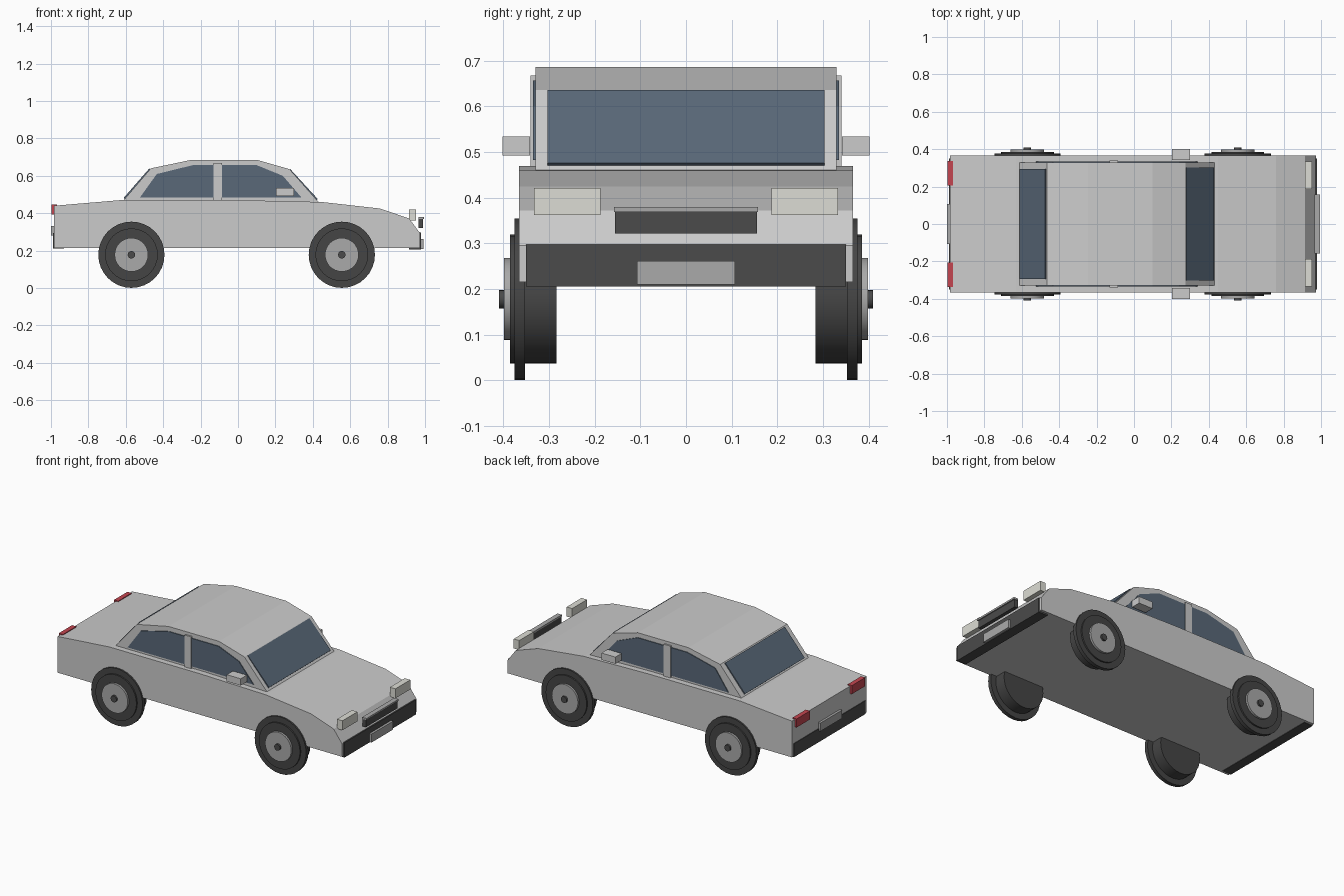
import bpy, bmesh, math
from mathutils import Vector

if "Cube" in bpy.data.objects:
    bpy.data.objects.remove(bpy.data.objects["Cube"])


def material(name, color):
    m = bpy.data.materials.new(name)
    m.diffuse_color = (*color, 1)
    m.use_nodes = True
    m.node_tree.nodes["Principled BSDF"].inputs["Base Color"].default_value = m.diffuse_color
    return m


PAINT = material("paint", (0.55, 0.56, 0.57))
GLASS = material("glass", (0.10, 0.14, 0.19))
RUBBER = material("rubber", (0.06, 0.06, 0.06))
TRIM = material("dark_trim", (0.07, 0.07, 0.07))
METAL = material("hub_metal", (0.40, 0.40, 0.40))
LAMP = material("headlight", (0.72, 0.72, 0.66))
RED = material("tail_light", (0.55, 0.06, 0.08))


def finish(bm, name, mat):
    bmesh.ops.recalc_face_normals(bm, faces=bm.faces[:])
    me = bpy.data.meshes.new(name)
    bm.to_mesh(me)
    bm.free()
    ob = bpy.data.objects.new(name, me)
    bpy.context.collection.objects.link(ob)
    me.materials.append(mat)
    return ob


def extrude_profile(name, points, y0, y1, mat):
    """Side profile in x/z, extruded from y0 to y1."""
    bm = bmesh.new()
    face = bm.faces.new([bm.verts.new((x, y0, z)) for x, z in points])
    new = bmesh.ops.extrude_face_region(bm, geom=[face])["geom"]
    verts = [v for v in new if isinstance(v, bmesh.types.BMVert)]
    bmesh.ops.translate(bm, verts=verts, vec=(0, y1 - y0, 0))
    return finish(bm, name, mat)


def box(name, x, y, z, mat):
    pts = [(x[0], z[0]), (x[1], z[0]), (x[1], z[1]), (x[0], z[1])]
    return extrude_profile(name, pts, y[0], y[1], mat)


def disc(name, x, z, r, y0, y1, mat, sides=32):
    pts = [(x + r * math.cos(2 * math.pi * i / sides),
            z + r * math.sin(2 * math.pi * i / sides)) for i in range(sides)]
    ob = extrude_profile(name, pts, y0, y1, mat)
    bpy.context.view_layer.objects.active = ob
    ob.select_set(True)
    bpy.ops.object.shade_smooth_by_angle(angle=math.radians(30))
    ob.select_set(False)


def slanted_pane(name, a, b, half_width, mat, out=0.006):
    """Thin pane following the profile line a-b, raised outwards."""
    a, b = Vector(a), Vector(b)
    d = (b - a).normalized()
    n = Vector((-d.y, d.x)) * out
    extrude_profile(name, [a - n, b - n, b + n, a + n], -half_width, half_width, mat)


# Lower body and cabin
extrude_profile("body", [
    (-0.985, 0.215), (-0.985, 0.44), (-0.63, 0.47), (0.0, 0.47), (0.45, 0.46),
    (0.76, 0.425), (0.915, 0.372), (0.972, 0.295), (0.972, 0.215)], -0.366, 0.366, PAINT)
extrude_profile("cabin", [
    (-0.62, 0.46), (-0.466, 0.64), (-0.247, 0.686), (0.10, 0.686),
    (0.275, 0.636), (0.435, 0.455)], -0.33, 0.33, PAINT)

# Windscreen and rear window
slanted_pane("windscreen", (0.275, 0.632), (0.422, 0.472), 0.303, GLASS)
slanted_pane("rear_window", (-0.607, 0.478), (-0.47, 0.635), 0.293, GLASS)

# Bumpers, grille and plates
box("front_bumper", (0.915, 0.978), (-0.35, 0.35), (0.206, 0.298), TRIM)
box("rear_bumper", (-0.989, -0.93), (-0.35, 0.35), (0.212, 0.295), TRIM)
box("grille", (0.965, 0.988), (-0.155, 0.155), (0.322, 0.37), TRIM)
box("grille_lip", (0.965, 0.995), (-0.158, 0.158), (0.369, 0.38), METAL)
box("front_plate", (0.97, 0.993), (-0.107, 0.107), (0.21, 0.262), METAL)
box("rear_plate", (-1.0, -0.98), (-0.107, 0.107), (0.282, 0.333), METAL)

# Parts that repeat on both sides
window = [(-0.525, 0.483), (-0.434, 0.61), (-0.242, 0.657),
          (0.10, 0.657), (0.24, 0.60), (0.34, 0.483)]
for s, side in ((-1, "right"), (1, "left")):
    extrude_profile(f"side_window_{side}", window, s * 0.32, s * 0.335, GLASS)
    box(f"door_pillar_{side}", (-0.13, -0.085), (s * 0.32, s * 0.34), (0.465, 0.668), PAINT)
    box(f"mirror_{side}", (0.204, 0.30), (s * 0.342, s * 0.402), (0.492, 0.534), PAINT)
    box(f"headlight_{side}", (0.914, 0.952), (s * 0.187, s * 0.333), (0.362, 0.421), LAMP)
    box(f"tail_light_{side}", (-0.997, -0.968), (s * 0.206, s * 0.337), (0.393, 0.446), RED)
    # Wheels: tread ring, drum, hub and cap
    for end, x in (("front", 0.555), ("rear", -0.57)):
        z = 0.178
        disc(f"{end}_tyre_{side}", x, z, 0.177, s * 0.353, s * 0.376, RUBBER)
        disc(f"{end}_drum_{side}", x, z, 0.141, s * 0.283, s * 0.385, RUBBER)
        disc(f"{end}_hub_{side}", x, z, 0.09, s * 0.37, s * 0.398, METAL)
        disc(f"{end}_cap_{side}", x, z, 0.02, s * 0.38, s * 0.409, TRIM, 16)
